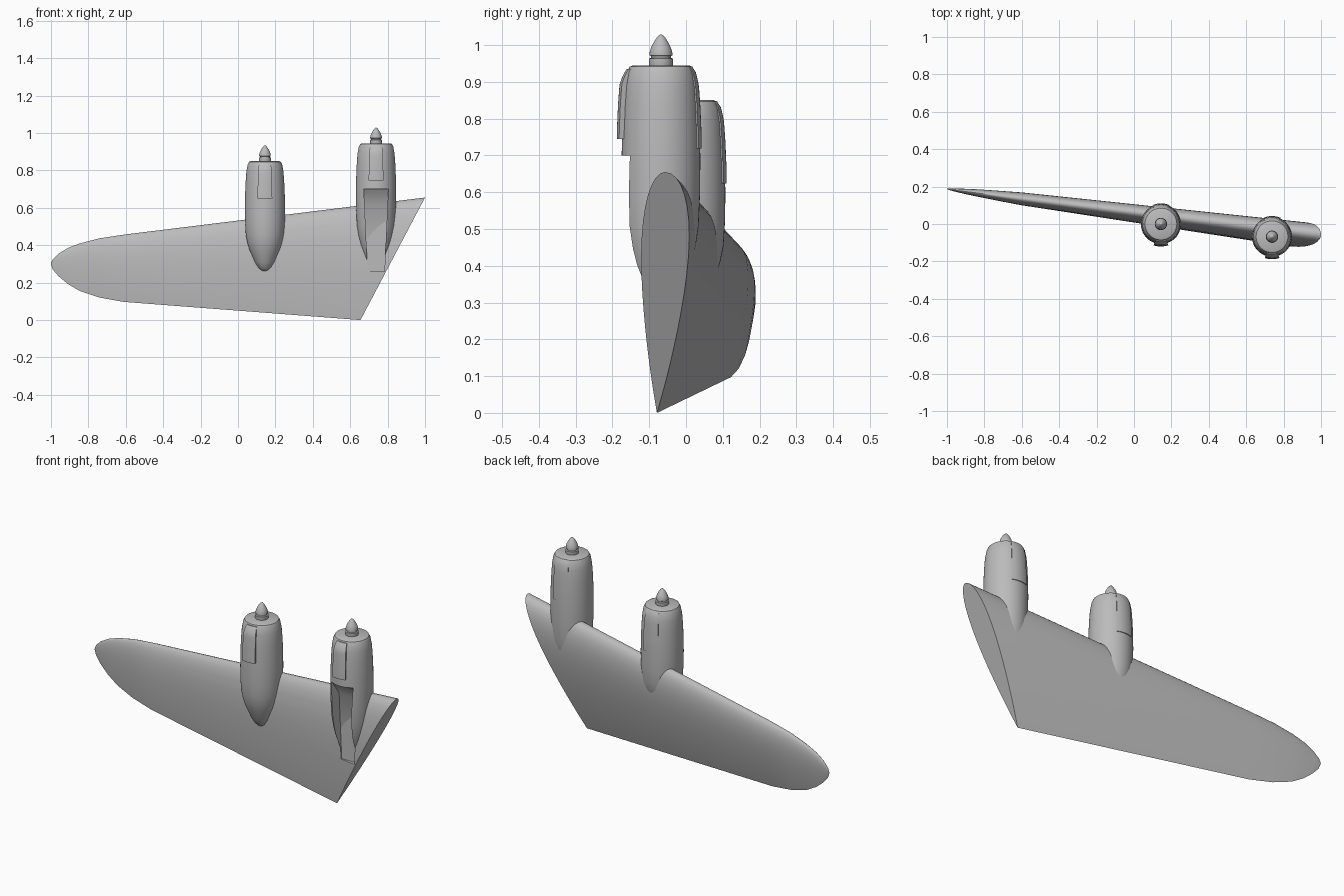
import bpy, bmesh, math

cube = bpy.data.objects.get("Cube")
if cube:
    bpy.data.objects.remove(cube, do_unlink=True)

grey = bpy.data.materials.new("plain grey")
grey.use_nodes = True
COLOR = (0.5, 0.5, 0.5, 1)
grey.diffuse_color = COLOR
grey.node_tree.nodes["Principled BSDF"].inputs["Base Color"].default_value = COLOR


def loft(name, rings, angle=35):
    """Skin a list of equal-length closed rings and cap both ends."""
    bm = bmesh.new()
    loops = [[bm.verts.new(p) for p in ring] for ring in rings]
    n = len(loops[0])
    for a, b in zip(loops, loops[1:]):
        for i in range(n):
            j = (i + 1) % n
            bm.faces.new((a[i], a[j], b[j], b[i]))
    bm.faces.new(loops[0][::-1])
    bm.faces.new(loops[-1])
    bmesh.ops.recalc_face_normals(bm, faces=bm.faces[:])
    mesh = bpy.data.meshes.new(name)
    bm.to_mesh(mesh)
    bm.free()
    mesh.materials.append(grey)
    obj = bpy.data.objects.new(name, mesh)
    bpy.context.collection.objects.link(obj)
    smooth(obj, angle)
    return obj


def smooth(obj, angle=35):
    bpy.ops.object.select_all(action='DESELECT')
    obj.select_set(True)
    bpy.context.view_layer.objects.active = obj
    bpy.ops.object.shade_smooth_by_angle(angle=math.radians(angle))


def cut(obj, cutter):
    mod = obj.modifiers.new("bay", 'BOOLEAN')
    mod.operation = 'DIFFERENCE'
    mod.solver = 'EXACT'
    mod.object = cutter
    bpy.context.view_layer.objects.active = obj
    bpy.ops.object.modifier_apply(modifier=mod.name)
    smooth(obj)


# Wing: aerofoil sections between leading and trailing edge points
def aerofoil(lead, trail, ratio, n=20):
    chord = lead[2] - trail[2]

    def point(s, side):
        t = 5 * (0.2969 * s ** 0.5 - 0.126 * s - 0.3516 * s ** 2
                 + 0.2843 * s ** 3 - 0.1036 * s ** 4)
        p = [a + (b - a) * s for a, b in zip(lead, trail)]
        p[1] += side * t * ratio * chord
        return p
    s = [(1 - math.cos(math.pi * i / n)) / 2 for i in range(n + 1)]
    return [point(v, 1.1) for v in s] + [point(v, -0.88) for v in s[-2:0:-1]]


stations = [
    ((1, -.057, .655), (.655, -.079, 0), .2),
    ((-.6, .135, .458), (-.61, .122, .097), .19),
    ((-.74, .153, .437), (-.74, .143, .12), .165),
    ((-.845, .167, .41), (-.845, .16, .155), .15),
    ((-.91, .175, .385), (-.91, .171, .193), .14),
    ((-.96, .181, .355), (-.96, .179, .235), .13),
    ((-.99, .186, .325), (-.99, .185, .27), .12),
    ((-1, .188, .303), (-1, .188, .297), .12)]
wing = loft("wing", [aerofoil(*s) for s in stations])

# Engine outline: radius and height measured from the cowl front
BODY = [(.076, 0), (.085, -.004), (.092, -.018), (.099, -.055), (.103, -.11),
        (.106, -.18), (.107, -.26), (.106, -.33), (.102, -.395), (.093, -.44),
        (.082, -.475), (.07, -.502), (.054, -.54), (.036, -.57),
        (.02, -.585), (.004, -.592)]
SPINNER = [(.03, -.01), (.033, .002), (.033, .018), (.027, .02), (.027, .025),
           (.031, .027), (.031, .034), (.027, .048), (.02, .062),
           (.011, .076), (.005, .082), (.001, .084)]


def radius_at(h):
    for (r0, h0), (r1, h1) in zip(BODY, BODY[1:]):
        if h1 <= h <= h0:
            return r0 + (r1 - r0) * (h0 - h) / (h0 - h1)
    return BODY[0][0]


def revolve(name, profile, x, y, z, n=48):
    turn = [2 * math.pi * i / n for i in range(n)]
    return loft(name, [[(x + r * math.cos(a), y + r * math.sin(a), z + h)
                        for a in turn] for r, h in profile])


# Raised cowl panel: a curved plate following the cowl
def panel(name, x, y, z, facing, half, top, bottom, rise):
    angles = [facing + math.radians(half * (i / 5 - 1)) for i in range(11)]
    rings = []
    for k in range(15):
        h = top + (bottom - top) * k / 14
        outer = radius_at(h) + rise * min(1, .35 + k / 4)
        inner = radius_at(h) - .015
        arc = [(outer, a) for a in angles] + [(inner, a) for a in angles[::-1]]
        rings.append([(x + r * math.cos(a), y + r * math.sin(a), z + h) for r, a in arc])
    return loft(name, rings)


def engine(label, x, y, z, stretch):
    profile = [(r, h if h > -.26 else -.26 + (h + .26) * stretch) for r, h in BODY]
    body = revolve(label + "_nacelle", profile, x, y, z)
    revolve(label + "_spinner", SPINNER, x, y, z)
    panel(label + "_lower_scoop", x, y, z, -math.pi / 2, 19, -.01, -.2, .014)
    panel(label + "_upper_panel", x, y, z, math.pi / 2, 24, -.003, -.226, .004)
    return body


engine("outer", .144, 0, .85, 1)
inner = engine("inner", .738, -.068, .945, 1.33)

# Wheel bay: tapered slot cut through the inner nacelle into the wing
bay = loft("wheel_bay_cutter", [
    [(.738 - w, -.3, z), (.738 + w, -.3, z), (.738 + w, y, z), (.738 - w, y, z)]
    for w, y, z in [(.045, -.092, .26), (.061, -.092, .615), (.066, -.15, .70)]])
bay.hide_render = True
cut(inner, bay)
cut(wing, bay)
bpy.data.objects.remove(bay, do_unlink=True)
